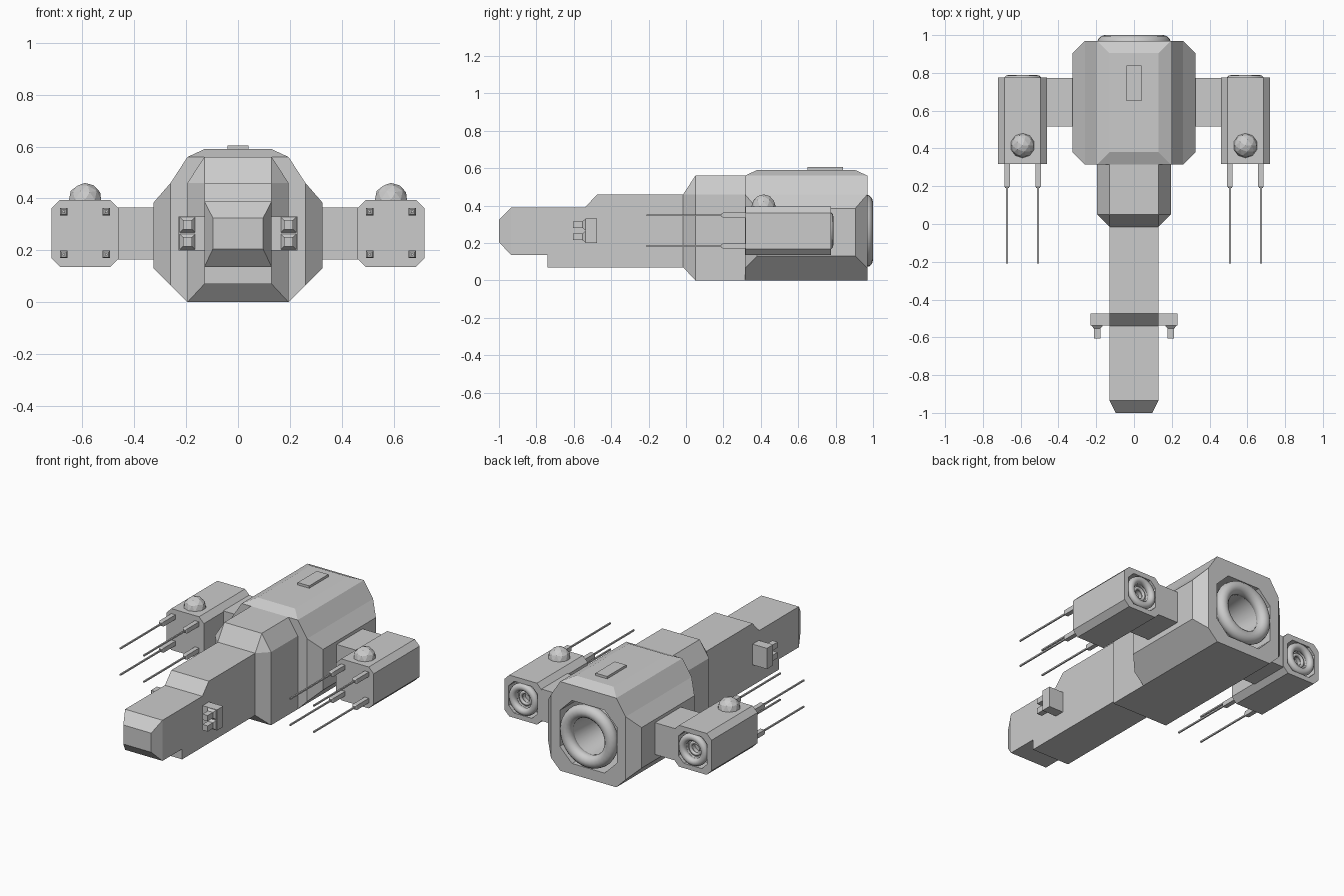
import bpy, bmesh, math

if "Cube" in bpy.data.objects:
    bpy.data.objects.remove(bpy.data.objects["Cube"])


def finish(name, bm):
    bmesh.ops.remove_doubles(bm, verts=bm.verts, dist=1e-5)
    bmesh.ops.recalc_face_normals(bm, faces=bm.faces)
    me = bpy.data.meshes.new(name)
    bm.to_mesh(me)
    bm.free()
    ob = bpy.data.objects.new(name, me)
    bpy.context.collection.objects.link(ob)
    return ob


def loft(name, sections):
    """Skin a list of (y, [(x, z), ...]) rings and cap both ends."""
    bm = bmesh.new()
    rings = [[bm.verts.new((x, y, z)) for x, z in pts] for y, pts in sections]
    n = len(rings[0])
    for a, b in zip(rings, rings[1:]):
        for i in range(n):
            bm.faces.new((a[i], a[(i + 1) % n], b[(i + 1) % n], b[i]))
    bm.faces.new(rings[0])
    bm.faces.new(rings[-1])
    return finish(name, bm)


def sym(*half):
    """Mirror a right-hand outline (bottom to top) into a full ring."""
    return list(half) + [(-x, z) for x, z in reversed(half)]


def rect(cx, cz, hx, hz):
    return [(cx - hx, cz - hz), (cx + hx, cz - hz), (cx + hx, cz + hz), (cx - hx, cz + hz)]


def octagon(cx, cz, h, c):
    k = h - c
    return [(cx + x, cz + z) for x, z in
            ((-k, -h), (k, -h), (h, -k), (h, k), (k, h), (-k, h), (-h, k), (-h, -k))]


def box(name, x0, x1, y0, y1, z0, z1):
    r = rect((x0 + x1) / 2, (z0 + z1) / 2, abs(x1 - x0) / 2, (z1 - z0) / 2)
    return loft(name, [(y0, r), (y1, r)])


def smooth(ob):
    bpy.ops.object.select_all(action='DESELECT')
    ob.select_set(True)
    bpy.context.view_layer.objects.active = ob
    bpy.ops.object.shade_smooth_by_angle(angle=math.radians(35))


def lathe(name, cx, cz, profile, n=32):
    """Revolve (radius, y) points about an axis along y."""
    bm = bmesh.new()
    vs = [bm.verts.new((r, y, 0)) for r, y in profile]
    es = [bm.edges.new(p) for p in zip(vs, vs[1:])]
    bmesh.ops.spin(bm, geom=vs + es, cent=(0, 0, 0), axis=(0, 1, 0),
                   angle=2 * math.pi, steps=n)
    bmesh.ops.remove_doubles(bm, verts=bm.verts, dist=1e-5)
    bmesh.ops.translate(bm, verts=bm.verts, vec=(cx, 0, cz))
    ob = finish(name, bm)
    smooth(ob)
    return ob


def torus(name, cx, y, cz, major, minor):
    bpy.ops.mesh.primitive_torus_add(major_radius=major, minor_radius=minor,
                                     major_segments=32, minor_segments=12,
                                     location=(cx, y, cz), rotation=(math.pi / 2, 0, 0))
    bpy.context.object.name = name
    smooth(bpy.context.object)


def recess(ob, y0, y1, outline):
    """Cut a pocket into the rear of a body."""
    cutter = loft("recess_cutter", [(y0, outline), (y1, outline)])
    cutter.hide_render = True
    mod = ob.modifiers.new("recess", 'BOOLEAN')
    mod.operation, mod.object, mod.solver = 'DIFFERENCE', cutter, 'EXACT'
    bpy.context.view_layer.objects.active = ob
    bpy.ops.object.modifier_apply(modifier=mod.name)
    bpy.data.objects.remove(cutter)


CZ = 0.265  # shared engine axis height

# Long nose with sloped brow and stepped belly
def nose(z0, z1, x=0.13):
    return sym((x, z0), (x, z1))

loft("nose", [(-1, nose(0.205, 0.325, 0.097)), (-0.935, nose(0.135, 0.39)),
              (-0.74, nose(0.135, 0.39)), (-0.74, nose(0.07, 0.39)),
              (-0.54, nose(0.07, 0.39)), (-0.475, nose(0.07, 0.46)),
              (0.02, nose(0.07, 0.46))])

# Neck between nose and engine block
neck = sym((0.195, 0), (0.195, 0.46), (0.13, 0.56))
loft("neck", [(-0.015, sym((0.13, 0.07), (0.13, 0.46), (0.13, 0.46))),
              (0.05, neck), (0.34, neck)])

# Engine block with chamfered ends
end = sym((0.195, 0), (0.26, 0.065), (0.26, 0.46), (0.26, 0.46), (0.195, 0.56), (0.195, 0.56))
mid = sym((0.195, 0), (0.325, 0.13), (0.325, 0.385), (0.26, 0.46), (0.195, 0.56), (0.13, 0.59))
block = loft("engine_block", [(0.315, end), (0.38, mid), (0.905, mid), (0.97, end)])
recess(block, 0.68, 1.1, octagon(0, CZ, 0.198, 0.085))

# Main engine: rim and deep nozzle
torus("main_engine_rim", 0, 0.96, CZ, 0.155, 0.04)
lathe("main_engine_nozzle", 0, CZ, [(0, 0.72), (0.1, 0.72), (0.122, 0.96), (0.15, 0.96),
                                    (0.15, 0.70), (0, 0.70)])

# Roof hatch
box("roof_hatch", -0.04, 0.04, 0.65, 0.84, 0.58, 0.605)

for s, side in ((-1, "left"), (1, "right")):
    # Side gun mount on the nose with twin short barrels
    box(f"nose_gun_mount_{side}", s * 0.12, s * 0.23, -0.537, -0.475, 0.2, 0.33)
    for z in (0.233, 0.298):
        a, b = rect(s * 0.195, z, 0.03, 0.03), rect(s * 0.195, z, 0.018, 0.018)
        loft(f"nose_gun_barrel_{side}", [(-0.53, a), (-0.538, a), (-0.553, b), (-0.605, b)])

    # Strut and outboard pod
    px = s * 0.59
    box(f"strut_{side}", s * 0.31, s * 0.47, 0.515, 0.772, 0.165, 0.365)
    body = octagon(px, CZ, 0.13, 0.034)
    pod = loft(f"pod_{side}", [(0.318, body), (0.775, body)])
    recess(pod, 0.69, 0.85, octagon(px, CZ, 0.1, 0.038))

    # Pod engine: outer rim, stepped nozzle, inner rim
    torus(f"pod_engine_rim_{side}", px, 0.765, CZ, 0.077, 0.023)
    lathe(f"pod_engine_nozzle_{side}", px, CZ,
          [(0, 0.71), (0.03, 0.71), (0.03, 0.735), (0.056, 0.74), (0.06, 0.765),
           (0.078, 0.765), (0.078, 0.70), (0, 0.70)])
    torus(f"pod_engine_inner_rim_{side}", px, 0.745, CZ, 0.036, 0.01)

    # Sensor dome
    bpy.ops.mesh.primitive_ico_sphere_add(subdivisions=2, radius=0.065,
                                          location=(px, 0.415, 0.395))
    bpy.context.object.name = f"pod_dome_{side}"

    # Four long guns per pod: stepped housing and thin rod
    for dx in (-0.082, 0.082):
        for z in (0.184, 0.349):
            gx = px + dx
            g, t, r = (rect(gx, z, h, h) for h in (0.0145, 0.009, 0.0045))
            loft(f"pod_gun_{side}", [(0.33, g), (0.2, g), (0.19, t), (0.19, r), (-0.21, r)])
